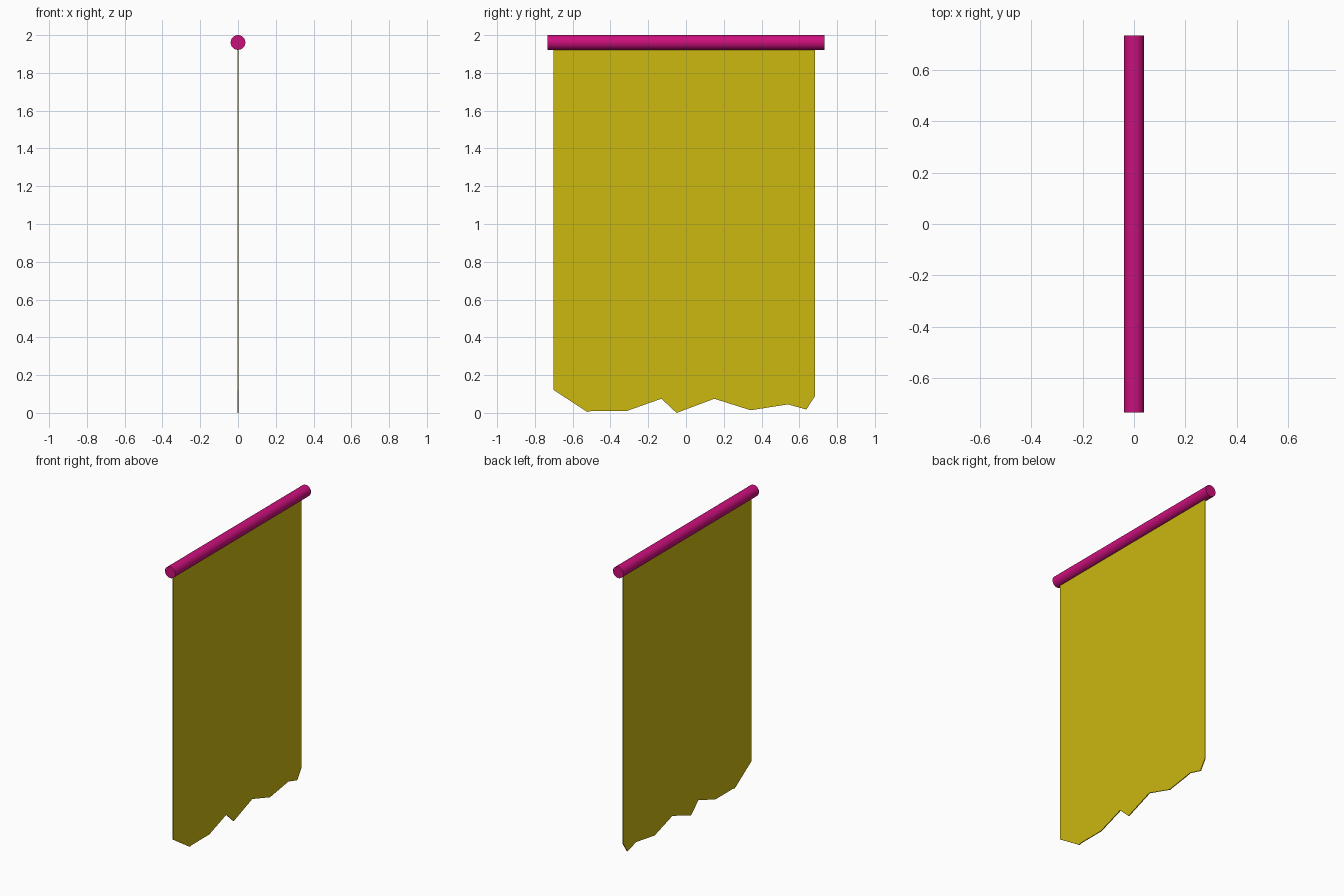
import bpy, bmesh, math

if "Cube" in bpy.data.objects:
    bpy.data.objects.remove(bpy.data.objects["Cube"])

def paint(obj, name, color):
    mat = bpy.data.materials.new(name)
    mat.diffuse_color = (*color, 1)
    mat.use_nodes = True
    mat.node_tree.nodes["Principled BSDF"].inputs["Base Color"].default_value = mat.diffuse_color
    obj.data.materials.append(mat)

# Horizontal hanging rod along y
ROD_R, ROD_Z = 0.039, 1.961
bpy.ops.mesh.primitive_cylinder_add(vertices=32, radius=ROD_R, depth=1.466,
                                    location=(0, 0, ROD_Z), rotation=(math.pi / 2, 0, 0))
rod = bpy.context.object
rod.name = "hanging_rod"
bpy.ops.object.shade_smooth_by_angle(angle=math.radians(40))
paint(rod, "magenta", (0.6, 0.005, 0.2))

# Thin cloth with a ragged lower hem, listed as (y, z)
hem = [(-0.702, 0.122), (-0.523, 0.005), (-0.5, 0.01), (-0.314, 0.01),
       (-0.13, 0.075), (-0.05, 0.0), (0.15, 0.075), (0.342, 0.014),
       (0.54, 0.045), (0.637, 0.018), (0.682, 0.087)]
outline = hem + [(0.682, ROD_Z), (-0.702, ROD_Z)]
THICK = 0.006
bm = bmesh.new()
face = bm.faces.new([bm.verts.new((-THICK / 2, y, z)) for y, z in outline])
ext = bmesh.ops.extrude_face_region(bm, geom=[face], use_keep_orig=True)
moved = [g for g in ext["geom"] if isinstance(g, bmesh.types.BMVert)]
bmesh.ops.translate(bm, verts=moved, vec=(THICK, 0, 0))
bmesh.ops.recalc_face_normals(bm, faces=bm.faces)
mesh = bpy.data.meshes.new("banner_cloth")
bm.to_mesh(mesh)
bm.free()
cloth = bpy.data.objects.new("banner_cloth", mesh)
bpy.context.collection.objects.link(cloth)
paint(cloth, "yellow", (0.6, 0.48, 0.005))
